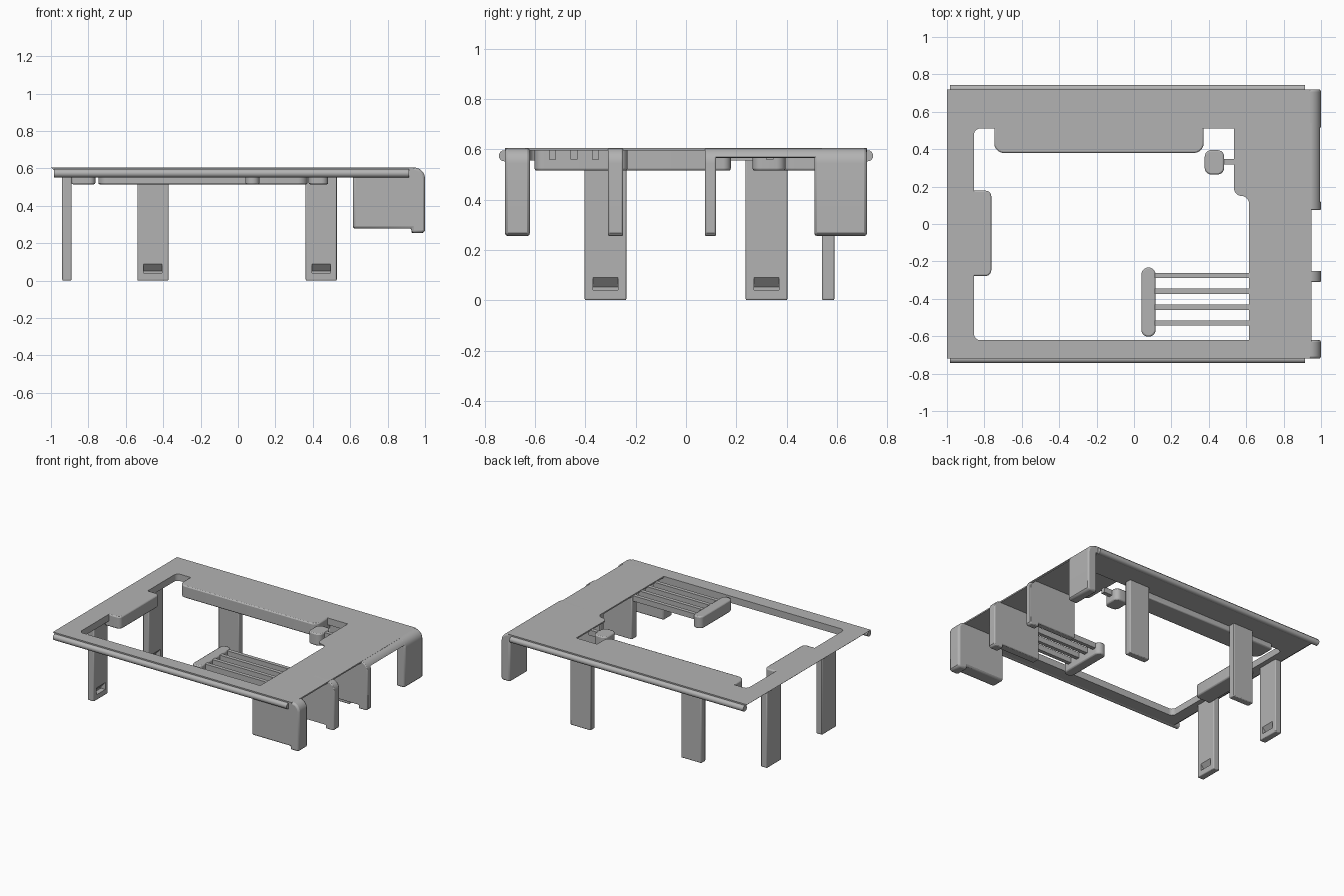
import bpy, bmesh, math
from mathutils import Vector

if "Cube" in bpy.data.objects:
    bpy.data.objects.remove(bpy.data.objects["Cube"])

grey = bpy.data.materials.new("plain_grey")
grey.diffuse_color = (0.45, 0.45, 0.45, 1)
grey.use_nodes = True
grey.node_tree.nodes["Principled BSDF"].inputs["Base Color"].default_value = grey.diffuse_color
TOP, UNDER, LOW = 0.605, 0.555, 0.515


def rounded(pts, n=5):
    """Outline from (a, b) or (a, b, radius) corners, filleting those with a radius."""
    out = []
    for i, p in enumerate(pts):
        c = Vector(p[:2])
        if len(p) < 3:
            out.append(c)
            continue
        a = (Vector(pts[i - 1][:2]) - c).normalized()
        b = (Vector(pts[(i + 1) % len(pts)][:2]) - c).normalized()
        half = a.angle(b) / 2
        mid = c + (a + b).normalized() * p[2] / math.sin(half)
        s = c + a * p[2] / math.tan(half) - mid
        e = c + b * p[2] / math.tan(half) - mid
        for k in range(n + 1):
            t = k / n
            out.append(mid + (s.lerp(e, t)).normalized() * p[2])
    return out


def prism(name, pts, lo, hi, axis="z", bevel=0.0):
    """Extrude an outline along z (points are x,y), y (x,z) or x (y,z)."""
    place = {"z": lambda p, h: (p[0], p[1], h),
             "y": lambda p, h: (p[0], h, p[1]),
             "x": lambda p, h: (h, p[0], p[1])}[axis]
    bm = bmesh.new()
    a = [bm.verts.new(place(p, lo)) for p in pts]
    b = [bm.verts.new(place(p, hi)) for p in pts]
    bm.faces.new(a)
    bm.faces.new(b)
    for i in range(len(a)):
        j = (i + 1) % len(a)
        bm.faces.new((a[i], a[j], b[j], b[i]))
    bmesh.ops.recalc_face_normals(bm, faces=bm.faces)
    me = bpy.data.meshes.new(name)
    bm.to_mesh(me)
    bm.free()
    me.materials.append(grey)
    ob = bpy.data.objects.new(name, me)
    bpy.context.collection.objects.link(ob)
    if bevel:
        m = ob.modifiers.new("soft_edges", "BEVEL")
        m.width, m.segments = bevel, 2
        m.limit_method, m.angle_limit = "ANGLE", math.radians(50)
    return ob


def rect(x0, x1, y0, y1, r=None):
    pts = [(x0, y0), (x1, y0), (x1, y1), (x0, y1)]
    return rounded([p + (r,) for p in pts]) if r else pts


def arc(r, a0, a1, n=8):
    """Points on the curved right edge, angles in degrees."""
    return [(0.94 + r * math.cos(math.radians(a0 + (a1 - a0) * k / n)),
             0.545 + r * math.sin(math.radians(a0 + (a1 - a0) * k / n))) for k in range(n + 1)]


# Thick frame strips on the front, left and back, with a slanted left edge
frame = prism("frame_strips", rounded([
    (-1, -0.72), (0.94, -0.72), (0.94, -0.62), (-0.855, -0.62, 0.03),
    (-0.855, 0.51, 0.03), (0.94, 0.51), (0.94, 0.72), (-1, 0.72)]), UNDER, TOP)
for v in frame.data.vertices:
    if v.co.x < -0.99 and v.co.z < 0.58:
        v.co.x = -0.94

# Thin deck on the right, and its curved lip beside the widest notch
prism("right_deck", rounded([
    (0.615, -0.64), (0.95, -0.64), (0.95, 0.54), (0.535, 0.54),
    (0.535, 0.15, 0.04), (0.615, 0.15, 0.04)]), 0.595, TOP)
prism("curved_lip", arc(0.06, 24.6, 90) + arc(0.05, 90, 24.6), 0.11, 0.52, "y")

# Ribs and corner flap hanging from the right edge
edge = [(0.99, 0.255), (1, 0.268)] + arc(0.06, 0, 90)
rib = [(0.615, TOP), (0.615, 0.28), (0.928, 0.28), (0.928, 0.255)] + edge
flap = [(0.928, TOP), (0.928, 0.255)] + edge
prism("front_corner_rib", rib, -0.72, -0.62, "y", 0.012)
prism("middle_rib", rib, -0.31, -0.25, "y", 0.006)
prism("inner_rib", rib, 0.075, 0.12, "y", 0.006)
prism("back_corner_flap", flap, 0.51, 0.72, "y", 0.012)

# Round rails along the front and back edges
for side, y in (("front", -0.722), ("back", 0.722)):
    ring = [(y + 0.022 * math.cos(k * math.pi / 8), 0.574 + 0.022 * math.sin(k * math.pi / 8))
            for k in range(16)]
    prism(side + "_rail", ring, -0.985, 0.915, "x")

# Deep panels reaching into the opening
prism("left_tab", rounded([(-0.89, -0.278), (-0.763, -0.278, 0.03), (-0.763, 0.178, 0.03),
                           (-0.89, 0.178)]), LOW, TOP, bevel=0.008)
prism("back_panel", rounded([(-0.747, 0.38, 0.05), (0.372, 0.38, 0.05), (0.372, 0.54),
                             (-0.747, 0.54)]), LOW, TOP, bevel=0.008)

# Grate and button, each on slim arms
prism("grate_end_bar", rect(0.04, 0.115, -0.602, -0.233, 0.035), LOW, 0.603, bevel=0.008)
for i in range(4):
    y = -0.275 - 0.085 * i
    prism("grate_bar", rect(0.1, 0.63, y - 0.014, y + 0.014), 0.56, 0.6)
prism("button", rect(0.378, 0.482, 0.265, 0.395, 0.035), LOW, 0.603, bevel=0.008)
prism("button_arm", rect(0.47, 0.55, 0.318, 0.348), 0.56, 0.6)

# Clip legs with a wedge slot on the side facing inward
slot = [(-0.01, 0.04), (0.035, 0.04), (0.035, 0.052), (0, 0.09), (-0.01, 0.09)]
for name, x, y, turn in (("back_leg", -0.455, 0.54, 0), ("back_leg", 0.445, 0.54, 0),
                         ("left_leg", -0.89, -0.32, 90), ("left_leg", -0.89, 0.32, 90)):
    leg = prism(name, rect(-0.083, 0.083, 0, 0.05), 0, 0.56, bevel=0.006)
    cutter = prism(name + "_slot_cutter", slot, -0.05, 0.05, "x")
    for ob in (leg, cutter):
        ob.location = (x, y, 0)
        ob.rotation_euler.z = math.radians(turn)
    cut = leg.modifiers.new("slot", "BOOLEAN")
    cut.operation, cut.object, cut.solver = "DIFFERENCE", cutter, "EXACT"
    cutter.hide_render = True
    cutter.display_type = "WIRE"

# Smooth the curves while keeping hard edges
bpy.ops.object.select_all(action="DESELECT")
for ob in bpy.data.objects:
    if not ob.hide_render:
        ob.select_set(True)
        bpy.context.view_layer.objects.active = ob
bpy.ops.object.shade_smooth_by_angle(angle=math.radians(30))
